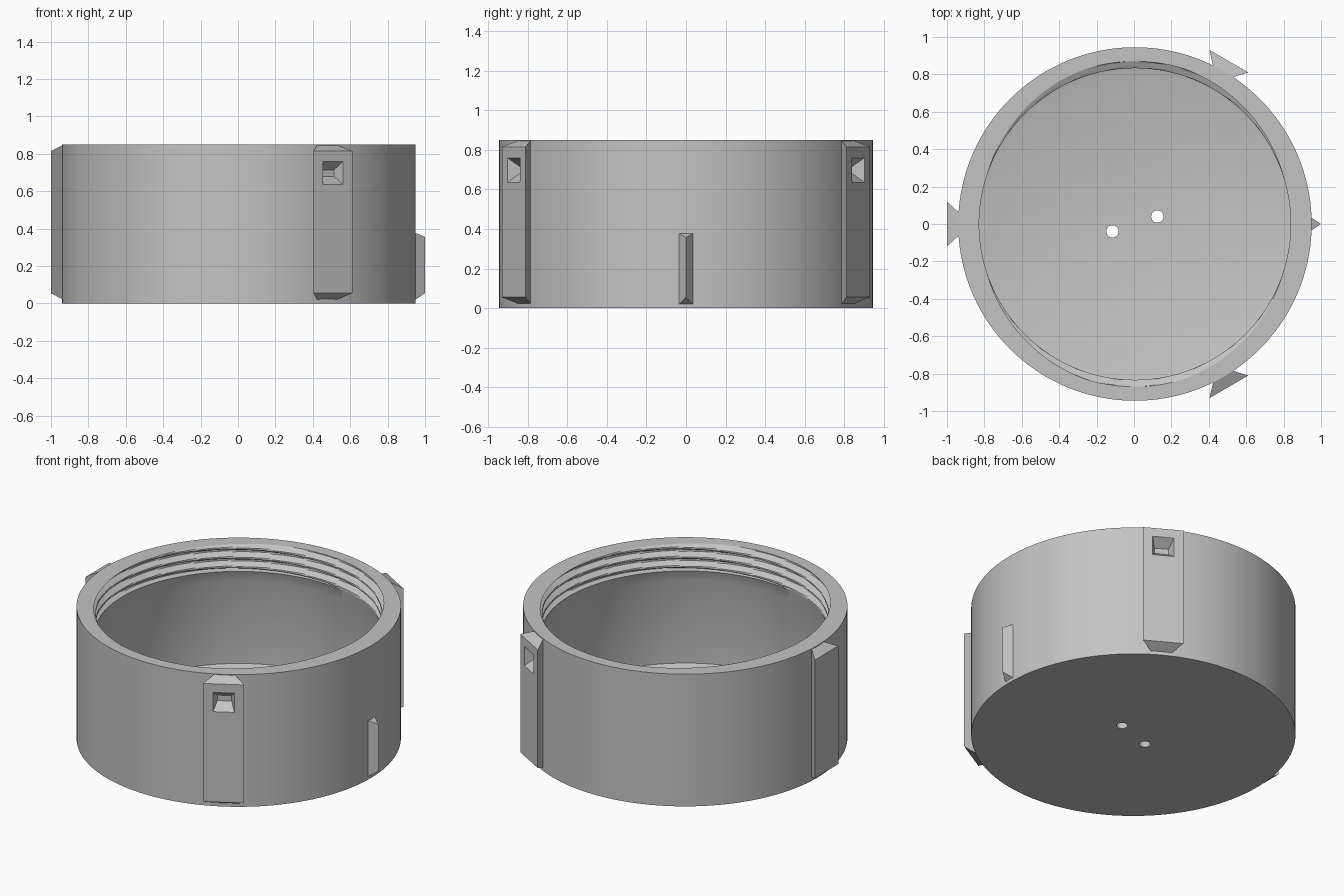
import bpy, bmesh, math
from mathutils import Matrix, Vector

if "Cube" in bpy.data.objects:
    bpy.data.objects.remove(bpy.data.objects["Cube"])

CX = 0.005            # axis of the cup
R, H = 0.945, 0.85    # outer radius, height
SEG = 144

grey = bpy.data.materials.new("plain grey")
grey.use_nodes = True
grey.diffuse_color = (0.55, 0.55, 0.55, 1)
grey.node_tree.nodes["Principled BSDF"].inputs["Base Color"].default_value = (0.55, 0.55, 0.55, 1)


def finish(name, bm):
    bmesh.ops.recalc_face_normals(bm, faces=bm.faces)
    mesh = bpy.data.meshes.new(name)
    bm.to_mesh(mesh)
    bm.free()
    mesh.materials.append(grey)
    ob = bpy.data.objects.new(name, mesh)
    bpy.context.collection.objects.link(ob)
    return ob


def activate(ob):
    bpy.ops.object.select_all(action='DESELECT')
    ob.select_set(True)
    bpy.context.view_layer.objects.active = ob


def cut(target, cutter):
    mod = target.modifiers.new("cut", 'BOOLEAN')
    mod.operation, mod.solver, mod.object = 'DIFFERENCE', 'EXACT', cutter
    activate(target)
    bpy.ops.object.modifier_apply(modifier=mod.name)
    bpy.data.objects.remove(cutter)


def frustum(name, inner, outer, angle):
    """Block between two upright rectangles (radius, half width, z low, z high)."""
    bm = bmesh.new()
    rings = []
    for r, w, lo, hi in (inner, outer):
        rings.append([bm.verts.new((r, y, z)) for y, z in ((-w, lo), (w, lo), (w, hi), (-w, hi))])
    for ring in rings:
        bm.faces.new(ring)
    for i in range(4):
        j = (i + 1) % 4
        bm.faces.new((rings[0][i], rings[0][j], rings[1][j], rings[1][i]))
    bmesh.ops.remove_doubles(bm, verts=bm.verts, dist=1e-5)
    turn = Matrix.Translation((CX, 0, 0)) @ Matrix.Rotation(math.radians(angle), 4, 'Z')
    bm.transform(turn)
    return finish(name, bm)


# Cup: lathed wall whose upper inside carries a two-start thread
PITCH, ROOT, CREST, THREAD_LOW = 0.06, 0.87, 0.833, 0.69


def thread_radius(theta, z):
    phase = ((z - H) / PITCH - theta / math.pi) % 1.0
    wave = abs(phase - 0.5) * 2                  # 1 on the crest, 0 in the root
    k = min(max((wave - 0.2) / 0.6, 0), 1)
    return ROOT + (CREST - ROOT) * k


rows = [(R, 0.0), (R, H)]
steps = 32
rows += [(None, H - (H - THREAD_LOW) * i / steps) for i in range(steps + 1)]
rows += [(CREST, THREAD_LOW - 0.005), (0.86, 0.61), (0.86, 0.08), (0.815, 0.062)]

bm = bmesh.new()
rings = []
for r, z in rows:
    ring = []
    for i in range(SEG):
        a = 2 * math.pi * i / SEG
        rad = thread_radius(a, z) if r is None else r
        ring.append(bm.verts.new((CX + rad * math.cos(a), rad * math.sin(a), z)))
    rings.append(ring)
for a, b in zip(rings, rings[1:]):
    for i in range(SEG):
        j = (i + 1) % SEG
        bm.faces.new((a[i], a[j], b[j], b[i]))
bm.faces.new(rings[0])
bm.faces.new(rings[-1])
cup = finish("threaded_cup", bm)

# Two small holes through the floor
bm = bmesh.new()
for x, y in ((-0.115, -0.04), (0.125, 0.04)):
    bmesh.ops.create_cone(bm, cap_ends=True, segments=32, radius1=0.033, radius2=0.033,
                          depth=0.4, matrix=Matrix.Translation((x, y, 0)))
cut(cup, finish("hole_cutter", bm))
activate(cup)
bpy.ops.object.shade_smooth_by_angle(angle=math.radians(25))

# Dovetail lugs, each with a tapered pocket near the top
for name, angle in (("front_lug", -60), ("back_lug", 60), ("right_lug", 180)):
    lug = frustum(name, (0.935, 0.055, 0.018, H), (1.005, 0.12, 0.055, 0.815), angle)
    pocket = frustum("pocket_cutter", (0.945, 0.042, 0.68, 0.715),
                     (1.006, 0.063, 0.635, 0.76), angle)
    cut(lug, pocket)

# Pointed rib low on the left side
frustum("marker_rib", (0.94, 0.037, 0.018, 0.38), (0.995, 0.0, 0.055, 0.355), 0)
